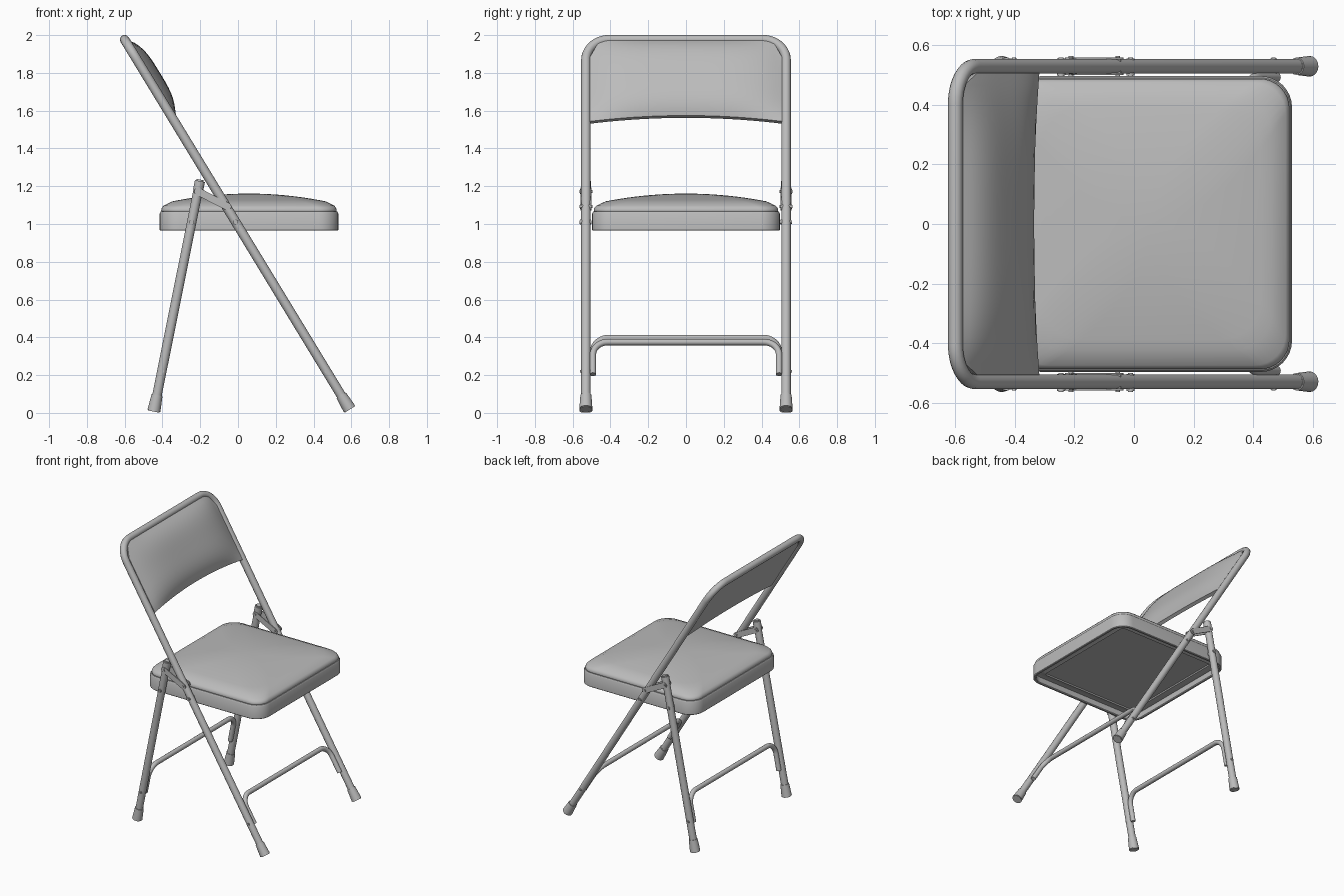
import bpy, bmesh, math
from mathutils import Vector

if "Cube" in bpy.data.objects:
    bpy.data.objects.remove(bpy.data.objects["Cube"], do_unlink=True)

grey = bpy.data.materials.new("plain_grey")
grey.use_nodes = True
grey.diffuse_color = (0.5, 0.5, 0.5, 1)
grey.node_tree.nodes["Principled BSDF"].inputs["Base Color"].default_value = (0.5, 0.5, 0.5, 1)


def finish(obj, angle=40):
    obj.data.materials.clear()
    obj.data.materials.append(grey)
    bpy.ops.object.select_all(action='DESELECT')
    obj.select_set(True)
    bpy.context.view_layer.objects.active = obj
    bpy.ops.object.shade_smooth_by_angle(angle=math.radians(angle))
    return obj


def from_bmesh(name, bm, angle=40):
    bmesh.ops.recalc_face_normals(bm, faces=bm.faces)
    mesh = bpy.data.meshes.new(name)
    bm.to_mesh(mesh)
    bm.free()
    obj = bpy.data.objects.new(name, mesh)
    bpy.context.collection.objects.link(obj)
    return finish(obj, angle)


def tube(name, points, radius):
    """Round tube swept along a path, with closed ends."""
    curve = bpy.data.curves.new(name, 'CURVE')
    curve.dimensions = '3D'
    curve.bevel_depth, curve.bevel_resolution = radius, 4
    curve.use_fill_caps = True
    spline = curve.splines.new('POLY')
    spline.points.add(len(points) - 1)
    for slot, p in zip(spline.points, points):
        slot.co = (*p, 1)
    obj = bpy.data.objects.new(name, curve)
    bpy.context.collection.objects.link(obj)
    bpy.ops.object.select_all(action='DESELECT')
    obj.select_set(True)
    bpy.context.view_layer.objects.active = obj
    bpy.ops.object.convert(target='MESH')
    return finish(bpy.context.object)


def rod(name, a, b, r1, r2=None, bevel=0.004):
    """Straight cylinder or cone from a to b with softened rims."""
    a, b = Vector(a), Vector(b)
    bm = bmesh.new()
    bmesh.ops.create_cone(bm, cap_ends=True, segments=20, radius1=r1,
                          radius2=r2 or r1, depth=(b - a).length)
    rims = [e for e in bm.edges if any(len(f.verts) > 4 for f in e.link_faces)]
    bmesh.ops.bevel(bm, geom=rims, offset=bevel, segments=2, affect='EDGES')
    turn = Vector((0, 0, 1)).rotation_difference(b - a).to_matrix()
    for v in bm.verts:
        v.co = turn @ v.co + (a + b) / 2
    return from_bmesh(name, bm)


def rounded_rect(hx, hy, r, z, cx, steps=8):
    ring = []
    for q, (sx, sy) in enumerate(((1, 1), (-1, 1), (-1, -1), (1, -1))):
        for i in range(steps + 1):
            t = (q + i / steps) * math.pi / 2
            ring.append((cx + sx * (hx - r) + r * math.cos(t),
                         sy * (hy - r) + r * math.sin(t), z))
    return ring


def loft(name, rings, angle=40):
    bm = bmesh.new()
    loops = [[bm.verts.new(p) for p in ring] for ring in rings]
    for a, b in zip(loops, loops[1:]):
        for i in range(len(a)):
            j = (i + 1) % len(a)
            bm.faces.new((a[i], a[j], b[j], b[i]))
    bm.faces.new(loops[0])
    bm.faces.new(loops[-1])
    return from_bmesh(name, bm, angle)


# Leg lines in the side plane, from floor to top
SIDE = 0.53
TUBE = 0.025
front_foot, frame_top = Vector((0.592, 0, 0.018)), Vector((-0.6, 0, 1.976))
rear_foot, rear_top = Vector((-0.446, 0, 0.007)), Vector((-0.202, 0, 1.225))
Y = Vector((0, 1, 0))


def at_height(a, b, z):
    return a.lerp(b, (z - a.z) / (b.z - a.z))


def arch(a, b, top, half, corner, drop):
    """Inverted U lying in the plane of a leg line."""
    up = (b - a).normalized()
    pts = [top - up * drop + Y * half]
    for i in range(11):
        t = i / 10 * math.pi / 2
        pts.append(top - up * corner * (1 - math.sin(t))
                   + Y * (half - corner + corner * math.cos(t)))
    return pts + [Vector((p.x, -p.y, p.z)) for p in reversed(pts)]


# Main bent frame forming front legs and back uprights
length = (frame_top - front_foot).length
tube("main_frame", arch(front_foot, frame_top, frame_top, SIDE, 0.125, length - 0.01), TUBE)

# Curved cross braces between each pair of legs
for name, a, b, z in (("front_brace", front_foot, frame_top, 0.375),
                      ("rear_brace", rear_foot, rear_top, 0.396)):
    tube(name, arch(a, b, at_height(a, b, z), 0.493, 0.08, 0.2), 0.017)

# Parts repeated on both sides
for side, s in (("left", 1), ("right", -1)):
    off = Y * SIDE * s
    rod(side + "_rear_leg", rear_foot + off, at_height(rear_foot, rear_top, 1.2) + off, TUBE)
    rod(side + "_rear_leg_cap", at_height(rear_foot, rear_top, 1.17) + off,
        rear_top + Vector((0.002, 0, 0.01)) + off, 0.027, bevel=0.008)
    for name, a, b in (("front", front_foot, frame_top), ("rear", rear_foot, rear_top)):
        up = (b - a).normalized()
        rod(f"{side}_{name}_foot", a + off, a + up * 0.092 + off, 0.035, 0.029)
        rivet = at_height(a, b, 0.22) + off
        rod(f"{side}_{name}_brace_rivet", rivet - Y * 0.03, rivet + Y * 0.03, 0.011)
        pivot = at_height(a, b, 1.01) + off
        rod(f"{side}_{name}_seat_pivot", pivot - Y * 0.035, pivot + Y * 0.03, 0.013)
    # Folding link: a pair of round-ended plates
    p, q = Vector((-0.212, 0, 1.172)), Vector((-0.055, 0, 1.092))
    along = (q - p).normalized()
    across = along.cross(Y)
    for tag, d in (("outer", 0.026), ("inner", -0.026)):
        rings = []
        for y in (-0.003, 0.003):
            ring = []
            for centre, start in ((q, -0.5), (p, 0.5)):
                for i in range(9):
                    t = (start + i / 8) * math.pi
                    ring.append(centre + off + Y * (s * d + y)
                                + (along * math.cos(t) + across * math.sin(t)) * 0.02)
            rings.append(ring)
        loft(f"{side}_{tag}_link_plate", rings)
    for tag, c in (("rear", p), ("front", q)):
        rod(f"{side}_{tag}_link_rivet", c + off - Y * 0.034, c + off + Y * 0.034, 0.012)

# Seat pan: hollow tray open underneath
CX, HX, HY = 0.058, 0.473, 0.497
pan = ((0.075, 1.05), (0.045, 1.01), (0.02, 1.01), (0.02, 0.97), (0.015, 0.965),
       (0.004, 0.965), (0, 0.969), (0, 1.055), (0.006, 1.066), (0.02, 1.068))
pan = ((0.09, 1.005), (0.085, 0.997)) + pan[1:]
loft("seat_pan", [rounded_rect(HX - d, HY - d, 0.105 - d, z, CX) for d, z in pan], 35)

# Domed seat cushion with a rolled edge
cushion = [(0.965, 1.06), (0.98, 1.066), (0.982, 1.074), (0.975, 1.086), (0.955, 1.097)]
for i in range(1, 13):
    t = 0.93 * (1 - i / 12.5)
    cushion.append((t, 1.161 - 0.056 * t ** 2))
rings = []
for t, z in cushion:
    hx, hy = HX * t, HY * t
    rings.append(rounded_rect(hx, hy, hx * (0.2 + 0.75 * (1 - t)), z, CX))
loft("seat_cushion", rings, 60)

# Padded backrest filling the top of the frame
down = (front_foot - frame_top).normalized()
forward = Vector((-down.z, 0, down.x))
NU, NV, HALF = 24, 16, 0.508


def back_point(i, j, front):
    u, v = 2 * i / NU - 1, j / NV
    edge = 0.125 - 0.022
    over = max(0, abs(u) * HALF - (HALF - edge))
    start = edge - math.sqrt(max(0, edge ** 2 - over ** 2))
    end = 0.468 + 0.036 * u * u
    s = start + (end - start) * v
    dome = (1 - abs(u) ** 4) * (1 - abs(2 * v - 1) ** 3.5)
    depth = 0.016 + 0.052 * dome if front else -0.008
    return frame_top + down * (s + 0.012) + Y * (u * HALF) + forward * depth


bm = bmesh.new()
sheets = [[[bm.verts.new(back_point(i, j, f)) for i in range(NU + 1)]
           for j in range(NV + 1)] for f in (True, False)]
for g in sheets:
    for j in range(NV):
        for i in range(NU):
            bm.faces.new((g[j][i], g[j][i + 1], g[j + 1][i + 1], g[j + 1][i]))
rims = [[g[0][i] for i in range(NU)] + [g[j][NU] for j in range(NV)]
        + [g[NV][i] for i in range(NU, 0, -1)] + [g[j][0] for j in range(NV, 0, -1)]
        for g in sheets]
for k in range(len(rims[0])):
    n = (k + 1) % len(rims[0])
    bm.faces.new((rims[0][k], rims[0][n], rims[1][n], rims[1][k]))
from_bmesh("backrest_pad", bm, 50)
